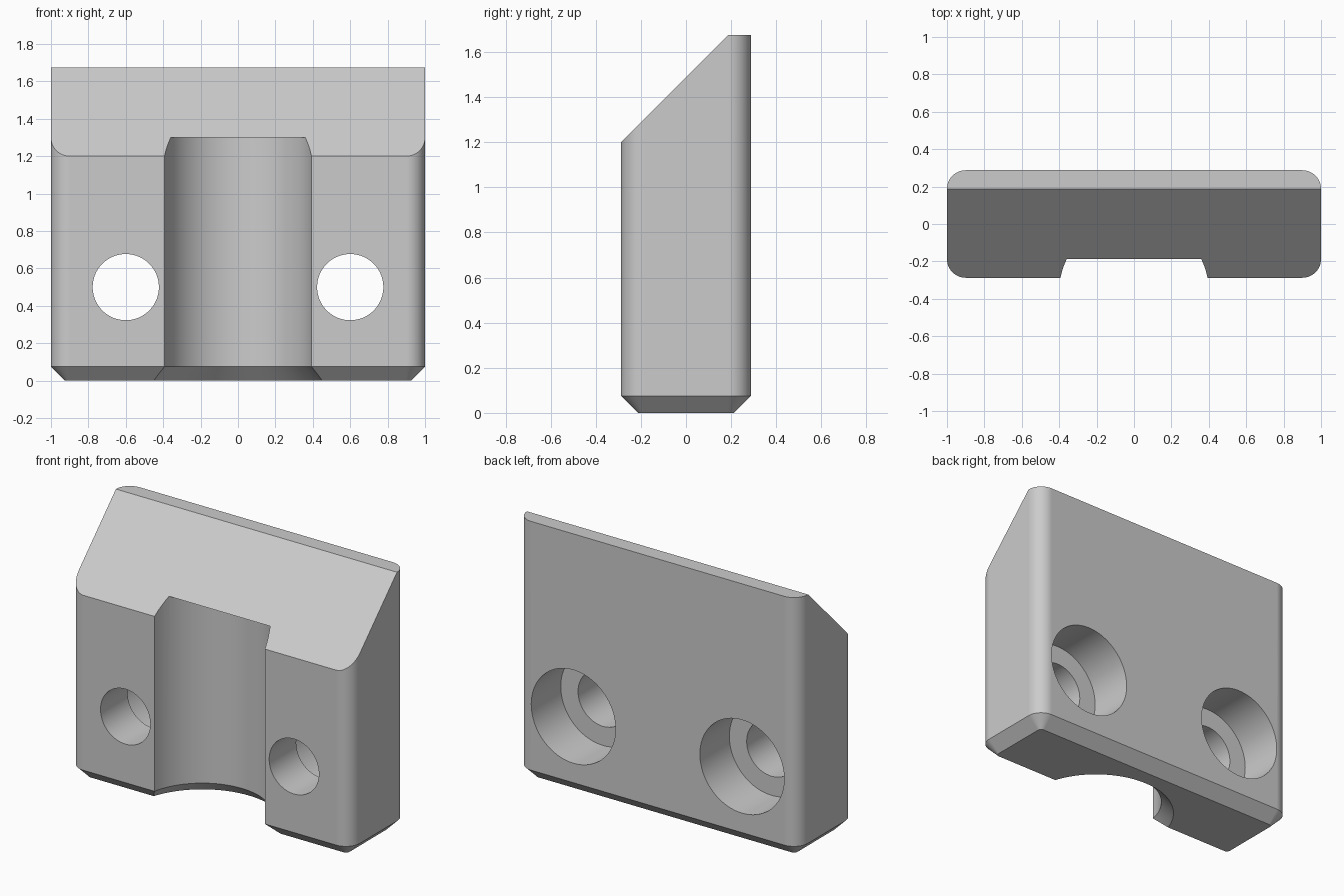
import bpy
import bmesh
from math import sin, cos, pi, radians
from mathutils import Vector

default = bpy.data.objects.get("Cube")
if default:
    bpy.data.objects.remove(default, do_unlink=True)

HALF_W, HALF_D, HEIGHT = 1.0, 0.2875, 1.675
CORNER, CHAMFER, FRONT_TOP = 0.1, 0.075, 1.2

steel = bpy.data.materials.new("light grey")
steel.use_nodes = True
GREY = (0.6, 0.6, 0.6, 1)
steel.diffuse_color = GREY
steel.node_tree.nodes["Principled BSDF"].inputs["Base Color"].default_value = GREY


def rounded_outline(inset, z, steps=12):
    """Rounded rectangle, shrunk evenly by inset."""
    r = CORNER - inset
    cx, cy = HALF_W - CORNER, HALF_D - CORNER
    points = []
    for i, (sx, sy) in enumerate([(1, 1), (-1, 1), (-1, -1), (1, -1)]):
        for k in range(steps + 1):
            a = (i + k / steps) * pi / 2
            points.append(Vector((sx * cx + r * cos(a), sy * cy + r * sin(a), z)))
    return points


def circle(r, centre, axis, sides=96):
    """Circle of radius r about the z or y axis."""
    points = []
    for k in range(sides):
        a = 2 * pi * k / sides
        u, v = r * cos(a), r * sin(a)
        offset = (u, v, 0) if axis == "z" else (u, 0, v)
        points.append(Vector(centre) + Vector(offset))
    return points


def loft(name, outlines, slope=None):
    """Solid through a stack of outlines, optionally trimmed by a plane."""
    bm = bmesh.new()
    rings = [[bm.verts.new(p) for p in outline] for outline in outlines]
    for low, high in zip(rings, rings[1:]):
        n = len(low)
        for i in range(n):
            j = (i + 1) % n
            bm.faces.new((low[i], low[j], high[j], high[i]))
    bm.faces.new(rings[0][::-1])
    bm.faces.new(rings[-1])
    if slope:
        point, normal = slope
        cut = bmesh.ops.bisect_plane(bm, geom=bm.verts[:] + bm.edges[:] + bm.faces[:],
                                     plane_co=point, plane_no=normal, clear_outer=True)
        edges = [e for e in cut["geom_cut"] if isinstance(e, bmesh.types.BMEdge)]
        bmesh.ops.holes_fill(bm, edges=[e for e in edges if e.is_boundary], sides=0)
    bmesh.ops.recalc_face_normals(bm, faces=bm.faces[:])
    mesh = bpy.data.meshes.new(name)
    bm.to_mesh(mesh)
    bm.free()
    mesh.materials.append(steel)
    obj = bpy.data.objects.new(name, mesh)
    bpy.context.collection.objects.link(obj)
    return obj


# Block with rounded uprights, chamfered foot and sloping front top
block = loft("clamp_block",
             [rounded_outline(CHAMFER, 0), rounded_outline(0, CHAMFER),
              rounded_outline(0, HEIGHT)],
             slope=((0, -HALF_D, FRONT_TOP), (0, -1, 1)))

# Round channel up the front, flared at the foot
channel_y, channel_r, flare = -0.3625, 0.4, 0.05
cutters = [loft("channel_cutter", [
    circle(channel_r + CHAMFER + flare, (0, channel_y, -flare), "z"),
    circle(channel_r, (0, channel_y, CHAMFER), "z"),
    circle(channel_r, (0, channel_y, 1.3), "z")])]

# Bolt holes, counterbored from the back
seat_y = HALF_D - 0.3
for side, x in (("left", 0.6), ("right", -0.6)):
    profile = [(0.177, -0.5), (0.177, seat_y), (0.3, seat_y), (0.3, 0.5)]
    cutters.append(loft(side + "_bolt_hole_cutter",
                        [circle(r, (x, y, 0.5), "y") for r, y in profile]))

bpy.ops.object.select_all(action="DESELECT")
bpy.context.view_layer.objects.active = block
block.select_set(True)
for cutter in cutters:
    cutter.hide_render = True
    mod = block.modifiers.new(cutter.name, "BOOLEAN")
    mod.operation = "DIFFERENCE"
    mod.solver = "EXACT"
    mod.object = cutter
    bpy.ops.object.modifier_apply(modifier=mod.name)
    bpy.data.objects.remove(cutter, do_unlink=True)

# Smooth curves, crisp edges, flat broad faces
bpy.ops.object.shade_smooth_by_angle(angle=radians(30))
weighted = block.modifiers.new("even_shading", "WEIGHTED_NORMAL")
weighted.keep_sharp = True
weighted.weight = 100
